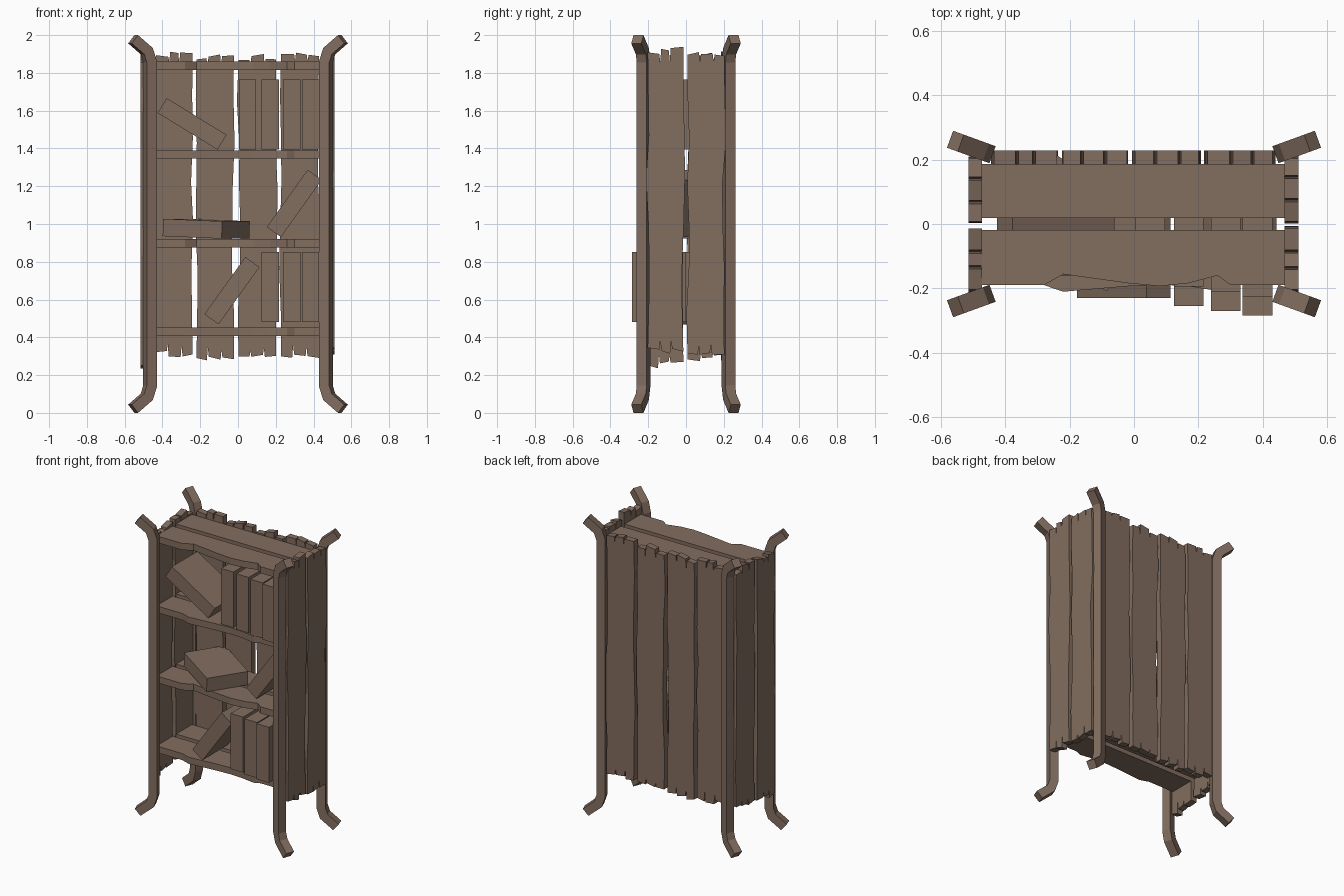
import bpy, bmesh, math, random
from mathutils import Matrix, Vector

if "Cube" in bpy.data.objects:
    bpy.data.objects.remove(bpy.data.objects["Cube"])

random.seed(7)
wood = bpy.data.materials.new("weathered brown")
wood.diffuse_color = (0.223, 0.153, 0.114, 1)
wood.use_nodes = True
wood.node_tree.nodes["Principled BSDF"].inputs["Base Color"].default_value = wood.diffuse_color


def finish(bm, name):
    bmesh.ops.recalc_face_normals(bm, faces=bm.faces)
    mesh = bpy.data.meshes.new(name)
    bm.to_mesh(mesh)
    bm.free()
    mesh.materials.append(wood)
    obj = bpy.data.objects.new(name, mesh)
    bpy.context.collection.objects.link(obj)
    return obj


def slab(name, outline, depth):
    """Extrude a closed 3D outline along the vector depth."""
    bm = bmesh.new()
    face = bm.faces.new([bm.verts.new(p) for p in outline])
    ext = bmesh.ops.extrude_face_region(bm, geom=[face])
    moved = [g for g in ext["geom"] if isinstance(g, bmesh.types.BMVert)]
    bmesh.ops.translate(bm, verts=moved, vec=depth)
    if face not in bm.faces:
        bm.faces.new([v for v in bm.verts if v not in moved])
    # extruding a lone face may drop the base cap: close any open rim
    rim = [e for e in bm.edges if len(e.link_faces) == 1]
    if rim:
        bmesh.ops.holes_fill(bm, edges=rim)
    return finish(bm, name)


def jagged_end(u0, u1, z, sign):
    """Splintered plank end, left to right: three teeth split by thin notches."""
    w = u1 - u0
    cuts = [u0, u0 + w * random.uniform(.28, .38), u0 + w * random.uniform(.6, .72), u1]
    pts = []
    for i in range(3):
        h = z + sign * random.uniform(-.015, .012)
        slope = random.uniform(-.012, .016)
        a = cuts[i] + (.005 if i else 0)
        b = cuts[i + 1] - (.005 if i < 2 else 0)
        pts += [(a, h), (b, h + sign * slope)]
        if i < 2:
            pts.append((cuts[i + 1], z - sign * random.uniform(.04, .065)))
    return pts


def plank(name, u0, u1, z0, z1, along_x, at, thick):
    """Vertical board with wavy long edges and broken ends."""
    zs = [z0 + (z1 - z0) * k / 7 for k in range(1, 7)]
    right = [(u1 + random.uniform(-.010, .010), z) for z in zs]
    left = [(u0 + random.uniform(-.010, .010), z) for z in reversed(zs)]
    prof = jagged_end(u0, u1, z0, -1) + right + jagged_end(u0, u1, z1, 1)[::-1] + left
    if along_x:
        return slab(name, [(u, at, z) for u, z in prof], (0, thick, 0))
    return slab(name, [(at, u, z) for u, z in prof], (thick, 0, 0))


# Back boards
for i, (a, b, lo, hi) in enumerate([(-.435, -.24, .31, 1.905), (-.22, -.022, .29, 1.885),
                                    (.003, .20, .285, 1.88), (.228, .43, .31, 1.905)]):
    plank(f"back_board_{i + 1}", a, b, lo, hi, True, .185, .043)

# Side boards
for side, x, ends in [("left", -.515, [(.26, 1.87), (.29, 1.88)]),
                      ("right", .468, [(.335, 1.92), (.305, 1.9)])]:
    for j, (a, b) in enumerate([(-.203, -.014), (.008, .203)]):
        plank(f"{side}_side_board_{j + 1}", a, b, *ends[j], False, x, .043)

# Shelves: a wavy front board and a straight rear board
wave = [(-.475, 0), (-.28, 0), (-.22, .034), (-.02, .006), (.08, -.003),
        (.17, .006), (.26, .03), (.30, 0), (.47, 0)]
for i, z in enumerate([.407, .876, 1.346, 1.815]):
    flip = 1 if i % 2 else -.6
    edge = [(x, -.19 + flip * d, z) for x, d in wave]
    slab(f"shelf_{i + 1}_front", edge + [(.47, -.018, z), (-.475, -.018, z)], (0, 0, .044))
    slab(f"shelf_{i + 1}_rear", [(-.475, .018, z), (.47, .018, z),
                                 (.47, .186, z), (-.475, .186, z)], (0, 0, .044))

# Corner posts with ends curling outwards
lower = [(.095, .022), (.018, .085), (0, .14)]
path = [Vector(p) for p in lower + [(r, 2 - z) for r, z in reversed(lower)]]
H = .028


def post(name, sx, sy):
    bm = bmesh.new()
    c, s = math.cos(math.radians(20)), math.sin(math.radians(20))
    rings = []
    for i, p in enumerate(path):
        d0 = (p - path[i - 1]).normalized() if i else (path[1] - p).normalized()
        d1 = (path[i + 1] - p).normalized() if i < len(path) - 1 else d0
        t = (d0 + d1).normalized()
        n = Vector((t.y, -t.x)) * (H / t.dot(d0))
        ring = []
        for a, b in [(-1, -1), (1, -1), (1, 1), (-1, 1)]:
            q = p + n * a
            ring.append(bm.verts.new((sx * (.466 + q.x * c - b * H * s),
                                      sy * (.225 + q.x * s + b * H * c), q.y)))
        rings.append(ring)
    for r0, r1 in zip(rings, rings[1:]):
        for k in range(4):
            m = (k + 1) % 4
            bm.faces.new([r0[k], r0[m], r1[m], r1[k]])
    bm.faces.new(rings[0])
    bm.faces.new(rings[-1])
    finish(bm, name)


for sx, xn in [(-1, "left"), (1, "right")]:
    for sy, yn in [(-1, "front"), (1, "back")]:
        post(f"{yn}_{xn}_post", sx, sy)


# Books
def book(name, centre, tilt=0, turn=0):
    bm = bmesh.new()
    m = (Matrix.Translation(centre) @ Matrix.Rotation(math.radians(turn), 4, 'Z')
         @ Matrix.Rotation(math.radians(tilt), 4, 'Y') @ Matrix.Diagonal((.092, .27, .372, 1)))
    bmesh.ops.create_cube(bm, size=1, matrix=m)
    finish(bm, name)


for i, (x, y) in enumerate([(.05, -.185), (.17, -.195), (.285, -.21), (.384, -.225)]):
    book(f"upper_book_{i + 1}", (x, y + .135, 1.58))
    if i:
        book(f"lower_book_{i}", (x, y - .06 + .135, .667))
book("upper_leaning_book", (-.243, -.025, 1.53), tilt=-58.5)
book("middle_leaning_book", (.298, .005, 1.109), tilt=35.5)
book("lower_leaning_book", (-.032, -.095, .647), tilt=35.5)
book("lying_book", (-.168, .006, .975), tilt=92, turn=-33)
